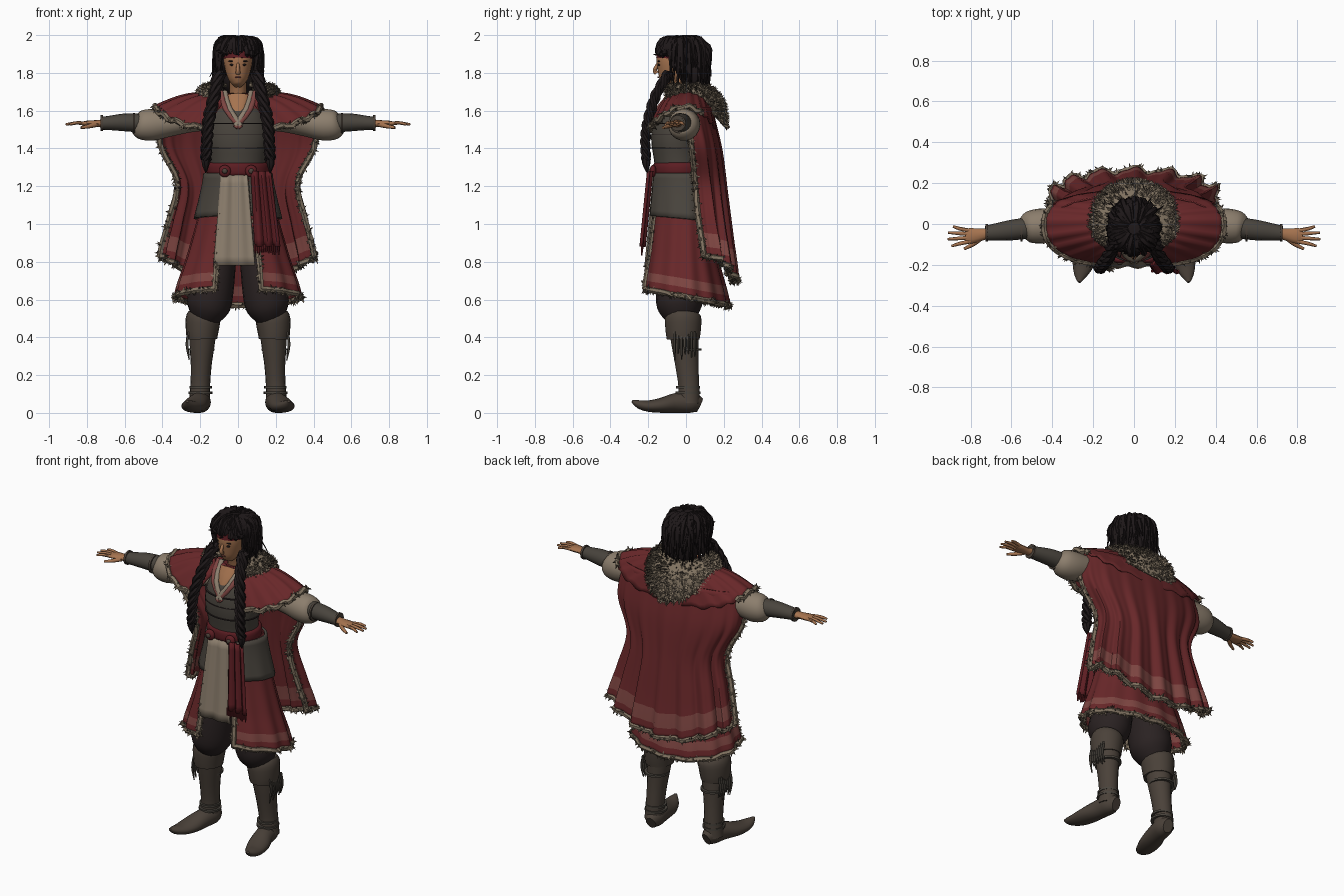
import bpy, bmesh, math, random
from math import sin, cos, pi, radians
from mathutils import Vector, Matrix

random.seed(4)
if "Cube" in bpy.data.objects:
    bpy.data.objects.remove(bpy.data.objects["Cube"])

COLOURS = {"red_cloth": "682729", "pale_red": "7d4541", "fur": "807260", "cream": "8c7e6d",
           "armour_grey": "49443d", "boot_brown": "4a4139", "dark_trousers": "2a2222",
           "hair_black": "1d1718", "skin": "a5734f", "sash_red": "5c1d22"}
MATS = {}
for name, code in COLOURS.items():
    m = bpy.data.materials.new(name)
    m.use_nodes = True
    srgb = [int(code[i:i + 2], 16) / 255 for i in (0, 2, 4)]
    lin = [((c + .055) / 1.055) ** 2.4 if c > .04 else c / 12.92 for c in srgb] + [1]
    m.diffuse_color = lin
    m.node_tree.nodes["Principled BSDF"].inputs["Base Color"].default_value = lin
    MATS[name] = m


def finish(bm, name, *mats, thick=0):
    bmesh.ops.recalc_face_normals(bm, faces=bm.faces)
    me = bpy.data.meshes.new(name)
    bm.to_mesh(me)
    bm.free()
    for m in mats:
        me.materials.append(MATS[m])
    me.shade_smooth()
    me.set_sharp_from_angle(angle=radians(45))
    ob = bpy.data.objects.new(name, me)
    bpy.context.collection.objects.link(ob)
    if thick:
        mod = ob.modifiers.new("thickness", "SOLIDIFY")
        mod.thickness, mod.offset = thick, 0


def sample(keys, v):
    """Smooth value along a list of tuples, v from 0 to 1."""
    n = len(keys) - 1
    i = min(int(v * n), n - 1)
    t = v * n - i
    a, b, c, d = (keys[max(0, min(n, i + k))] for k in (-1, 0, 1, 2))
    return [q + .5 * t * (r - p + t * (2 * p - 5 * q + 4 * r - s + t * (3 * (q - r) + s - p)))
            for p, q, r, s in zip(a, b, c, d)]


def tube(bm, keys, seg=12, ref=None, steps=3, mat=0):
    """Sweep an ellipse; each key is x, y, z, radius along ref, other radius."""
    keys = [tuple(k) if len(k) == 5 else (*k, k[3]) for k in keys]
    n = (len(keys) - 1) * steps
    rows = [sample(keys, i / n) for i in range(n + 1)]
    pts = [Vector(r[:3]) for r in rows]
    if ref is None:
        d = pts[-1] - pts[0]
        ref = min(((1, 0, 0), (0, 1, 0), (0, 0, 1)), key=lambda a: abs(d.dot(Vector(a))))
    ref, rings = Vector(ref), []
    for i, (p, r) in enumerate(zip(pts, rows)):
        t = (pts[min(i + 1, n)] - pts[max(i - 1, 0)]).normalized()
        u = (ref - t * ref.dot(t)).normalized()
        w = t.cross(u)
        rings.append([bm.verts.new(p + u * r[3] * cos(a) + w * r[4] * sin(a))
                      for a in (2 * pi * k / seg for k in range(seg))])
    faces = [bm.faces.new(rings[0][::-1]), bm.faces.new(rings[-1])]
    for a, b in zip(rings, rings[1:]):
        faces += [bm.faces.new((a[k - 1], a[k], b[k], b[k - 1])) for k in range(seg)]
    for f in faces:
        f.material_index = mat


def solid(name, mat, keys, **kw):
    bm = bmesh.new()
    tube(bm, keys, **kw)
    finish(bm, name, mat)


def blob(bm, c, s, mat=0):
    r = bmesh.ops.create_uvsphere(bm, u_segments=20, v_segments=12, radius=1,
                                  matrix=Matrix.LocRotScale(Vector(c), None, Vector(s)))
    for f in {f for v in r["verts"] for f in v.link_faces}:
        f.material_index = mat


def sheet(name, fn, nu, nv, mats, rule=lambda u, v: 0, thick=.008):
    bm = bmesh.new()
    g = [[bm.verts.new(fn(i / nu, j / nv)) for j in range(nv + 1)] for i in range(nu + 1)]
    for i in range(nu):
        for j in range(nv):
            f = bm.faces.new((g[i][j], g[i + 1][j], g[i + 1][j + 1], g[i][j + 1]))
            f.material_index = rule((i + .5) / nu, (j + .5) / nv)
    finish(bm, name, *mats, thick=thick)


def tuft(bm, p, d, length, w):
    d = d.normalized()
    a = d.orthogonal().normalized() * w
    b = d.cross(a)
    base = [bm.verts.new(p + a * cos(k) + b * sin(k)) for k in (0, 2.1, 4.2)]
    tip = bm.verts.new(p + d * length)
    m = int(random.random() < .35)
    for f in (base, (base[0], base[1], tip), (base[1], base[2], tip), (base[2], base[0], tip)):
        bm.faces.new(f).material_index = m


def rand_dir():
    return Vector([random.uniform(-1, 1) for _ in range(3)])


def fur_trim(name, pts, r=.016):
    bm = bmesh.new()
    tube(bm, [(*p, r) for p in pts], seg=6, steps=1)
    for a, b in zip(pts, pts[1:]):
        for _ in range(max(2, int((b - a).length * 230))):
            d = rand_dir().normalized()
            tuft(bm, a.lerp(b, random.random()) + d * r * .6, d + Vector((0, 0, -.4)), .024, .008)
    finish(bm, name, "fur", "boot_brown")


# Long cape hanging behind the shoulders
CAPE = [(.40, .0, .14), (.41, .03, .185), (.32, .05, .21), (.36, .07, .235), (.41, .1, .26)]
def cape(u, v):
    th = (u - .5) * pi
    w, ye, yb = sample(CAPE, v)
    z = 1.62 + (.70 + .13 * sin(th) ** 2 - 1.62) * v
    fold = .016 * v * cos(15 * th) + .006 * v * sin(31 * th)
    return Vector(((w + fold) * sin(th), ye + (yb - ye) * abs(cos(th)) ** .75 + fold, z))

band = lambda u, v: int(.84 < v < .94)
line = lambda fn, us: [fn(*p) for p in us]
steps = lambda n, a=0, b=1: [a + (b - a) * i / n for i in range(n + 1)]
sheet("cape", cape, 90, 32, ("red_cloth", "pale_red"), band)
fur_trim("cape_fur_edge", line(cape, [(0, v) for v in steps(18)] + [(u, 1) for u in steps(50)]
                               + [(1, v) for v in steps(18, 1, 0)]))

# Long coat skirt, open at the front
COAT = [(.16, .16, .1), (.205, .18, .13), (.265, .205, .17), (.33, .235, .225)]
def coat(u, v, grow=0, gap=None):
    th = (u * 2 - 1) * (pi - (.5 - .12 * v if gap is None else gap))
    rx, yf, yb = sample(COAT, v)
    k = 1 + grow / rx + .03 * v * cos(13 * th)
    z = 1.27 - v * (.70 - .09 * (.5 - .5 * cos(th)))
    return Vector((rx * sin(th) * k, (yb if cos(th) > 0 else yf) * cos(th) * k, z))

sheet("coat_skirt", coat, 90, 28, ("red_cloth", "pale_red"), band)
fur_trim("coat_fur_edge", line(coat, [(0, v) for v in steps(12, .35)] + [(u, 1) for u in steps(55)]
                               + [(1, v) for v in steps(12, 1, .35)]))
# Armour skirt plates, and pale tunic tail in the gap
sheet("armour_skirt", lambda u, v: coat(u, v * .37, .016, .32), 60, 8, ("armour_grey",), thick=.014)
sheet("tunic_tail", lambda u, v: Vector((-.02 + (u - .5) * (.14 + .08 * v),
      -.165 - .045 * v + .006 * cos(14 * u), 1.26 - .48 * v)), 16, 10, ("cream",))

# Torso, vest, belt and neck
solid("inner_robe", "red_cloth", [(0, -.03, 1.25, .13, .1), (0, -.04, 1.45, .15, .11),
      (0, -.03, 1.6, .15, .1), (0, -.02, 1.68, .075, .07)], seg=24, ref=(1, 0, 0))
solid("vest", "armour_grey", [(0, -.035, 1.26, .145, .125), (0, -.045, 1.35, .15, .125),
      (0, -.055, 1.46, .165, .13), (0, -.05, 1.56, .15, .12), (0, -.045, 1.6, .125, .1)],
      seg=28, ref=(1, 0, 0))
for i, z in enumerate((1.4, 1.47, 1.53)):
    solid(f"vest_band_{i}", "dark_trousers", [(0, -.054, z, .166, .133), (0, -.054, z + .005, .166, .133)],
          seg=28, ref=(1, 0, 0), steps=1)
solid("belt", "sash_red", [(0, -.035, 1.255, .15, .13), (0, -.035, 1.27, .163, .14),
      (0, -.035, 1.31, .163, .14), (0, -.035, 1.325, .15, .13)], seg=28, ref=(1, 0, 0))
bm = bmesh.new()
for x in (-.07, .07):
    blob(bm, (x, -.175, 1.28), (.032, .018, .032))
    blob(bm, (x, -.192, 1.28), (.014, .01, .014), 1)
finish(bm, "belt_rosettes", "sash_red", "boot_brown")
bm = bmesh.new()
tube(bm, [(0, -.01, 1.6, .05), (0, -.025, 1.7, .045), (0, -.05, 1.78, .045)], ref=(1, 0, 0))
tube(bm, [(0, -.165, 1.55, .008, .012), (0, -.13, 1.62, .045, .015), (0, -.085, 1.68, .06, .02)], ref=(1, 0, 0))
finish(bm, "neck_and_chest", "skin")
for s, side in ((1, "left"), (-1, "right")):
    for i, mat in enumerate(("cream", "pale_red")):
        solid(f"{side}_collar_{i}", mat, [(-.015 * s, -.185, 1.52 - i * .01, .014, .008),
              ((.045 + i * .02) * s, -.15, 1.61, .015, .012),
              ((.07 + i * .02) * s, -.06, 1.7, .015, .012)], ref=(1, 0, 0), seg=8)

# Hanging sash with fringe
sheet("hanging_sash", lambda u, v: Vector((.07 + .1 * u + .03 * v * u + .02 * v,
      -.19 - .04 * v + .01 * cos(17 * u), 1.28 - .40 * v)), 24, 10, ("sash_red",), thick=.014)
bm = bmesh.new()
for i in range(13):
    x = .09 + .0105 * i
    tube(bm, [(x, -.23, .89, .007), (x, -.235, .85 - .02 * random.random(), .004)], seg=5, steps=1)
finish(bm, "sash_fringe", "sash_red")

# Fur collar spreading down the back
def collar(u, v):
    a = radians(-55 + 290 * u)
    r, b, up = 1 - v, sin(pi * v), max(0, sin(a))
    yo = .2 if sin(a) > 0 else .11
    return Vector(((.1 * r + .21 * v + .03 * b) * cos(a), (.09 * r + yo * v + .03 * b) * sin(a) + .005,
                   1.735 * r + (1.64 - .12 * up ** 2) * v + .03 * b))

sheet("fur_collar", collar, 48, 10, ("fur",), thick=.02)
bm = bmesh.new()
for _ in range(1900):
    p = collar(random.random(), random.random() ** .7)
    tuft(bm, p, (p - Vector((0, .02, 1.6))).normalized() + rand_dir() * .5 + Vector((0, 0, -.5)), .033, .009)
finish(bm, "collar_tufts", "fur", "boot_brown")

for s, side in ((1, "left"), (-1, "right")):
    mx = lambda keys: [(k[0] * s, *k[1:]) for k in keys]

    # Shoulder mantle
    def mantle(u, v):
        a = radians(-76 + 166 * u)
        y = (.2 if sin(a) < 0 else .16) * (1 if sin(a) > 0 else -1) * abs(sin(a)) ** .8
        inner = Vector((.09 * cos(a), .01 + .09 * sin(a), 1.69))
        outer = Vector((.44 * abs(cos(a)) ** .7, y, 1.62 - .12 * abs(sin(a)) ** 1.5))
        p = inner.lerp(outer, v) + Vector((0, 0, .03 * sin(pi * v) + .009 * v * sin(20 * a)))
        return Vector((p.x * s, p.y, p.z))

    sheet(side + "_mantle", mantle, 40, 12, ("red_cloth",))
    fur_trim(side + "_mantle_fur", [mantle(u, 1) for u in steps(22, 0, .62)])

    # Arm: puffed sleeve, bracer, hand
    solid(side + "_sleeve", "cream", mx([(.1, -.01, 1.56, .07, .06), (.25, -.01, 1.55, .08, .065),
          (.37, -.005, 1.535, .08, .075), (.46, -.01, 1.525, .085, .085), (.52, -.015, 1.525, .075, .075),
          (.55, -.02, 1.53, .045, .045)]), ref=(0, 1, 0), seg=18)
    solid(side + "_bracer", "armour_grey", mx([(.52, -.02, 1.535, .052, .05), (.6, -.03, 1.538, .05, .047),
          (.68, -.04, 1.535, .042, .038), (.725, -.045, 1.533, .036, .034)]), ref=(0, 1, 0), seg=16)
    bm = bmesh.new()
    for x, r in ((.545, .054), (.715, .042)):
        tube(bm, mx([(x, -.06 * x, 1.534, r), (x + .012, -.06 * x, 1.534, r)]), seg=16, ref=(0, 1, 0), steps=1)
    finish(bm, side + "_bracer_straps", "boot_brown")
    bm = bmesh.new()
    tube(bm, mx([(.71, -.045, 1.532, .026, .022), (.75, -.052, 1.532, .03, .018), (.8, -.058, 1.532, .038, .015),
                 (.825, -.058, 1.53, .033, .011)]), ref=(0, 1, 0))
    for y0, x1, y1 in ((-.085, .893, -.108), (-.067, .912, -.074), (-.05, .91, -.042), (-.033, .885, -.012)):
        tube(bm, mx([(.8, y0, 1.532, .01), (.855, (y0 + y1) / 2, 1.535, .009), (x1, y1, 1.527, .006)]), seg=8)
    tube(bm, mx([(.75, -.068, 1.527, .014), (.79, -.1, 1.517, .011), (.832, -.122, 1.51, .007)]), seg=8)
    finish(bm, side + "_hand", "skin")

    # Trousers and boots
    solid(side + "_trouser", "dark_trousers", mx([(.08, -.02, .98, .08, .1), (.11, -.03, .8, .1, .12),
          (.145, -.035, .62, .118, .125), (.16, -.03, .55, .11, .115), (.175, -.02, .49, .07, .075)]),
          ref=(1, 0, 0), seg=20)
    solid(side + "_boot_shaft", "boot_brown", mx([(.18, -.015, .5, .075, .085), (.19, -.005, .36, .066, .072),
          (.195, .005, .25, .055, .062), (.2, .015, .14, .052, .056), (.205, .015, .05, .056, .06)]),
          ref=(1, 0, 0), seg=18)
    solid(side + "_boot_cuff", "boot_brown", mx([(.18, -.015, .52, .082, .088), (.185, -.015, .495, .092, .098),
          (.19, -.015, .43, .086, .094), (.19, -.015, .39, .08, .088)]), ref=(1, 0, 0), seg=18)
    solid(side + "_boot_foot", "boot_brown", mx([(.19, .072, .04, .03, .04), (.197, .03, .055, .054, .055),
          (.21, -.05, .053, .056, .053), (.232, -.13, .04, .063, .04), (.25, -.2, .036, .052, .03),
          (.262, -.25, .046, .032, .022), (.268, -.285, .062, .008, .007)]), ref=(1, 0, 0), seg=16)
    bm = bmesh.new()
    for z, r in ((.1, .063), (.13, .06), (.33, .07)):
        tube(bm, mx([(.2 - .02 * z, .01, z, r, r + .004), (.2 - .02 * z, .01, z + .012, r, r + .004)]),
             seg=18, ref=(1, 0, 0), steps=1)
    for i in range(7):
        y = -.06 + .018 * i
        tube(bm, mx([(.262, y, .43, .006), (.27, y, .36, .008), (.258, y, .27 + .05 * random.random(), .003)]), seg=5)
    finish(bm, side + "_boot_straps_and_fringe", "armour_grey")

    # Twisted braid
    bm = bmesh.new()
    path = [(.1, -.09, 1.8), (.125, -.16, 1.68), (.155, -.2, 1.55), (.165, -.215, 1.44), (.17, -.21, 1.34)]
    for k in range(3):
        keys = []
        for t in steps(36):
            x, y, z = sample(path, t)
            a = t * 20 + k * 2.1
            keys.append((x + .019 * cos(a), y + .016 * sin(a), z, .019 - .006 * t))
        tube(bm, mx(keys), seg=6, steps=1, ref=(1, 0, 0))
    tube(bm, mx([(.17, -.21, 1.36, .02), (.172, -.21, 1.32, .022), (.17, -.205, 1.27, .003)]), seg=7)
    finish(bm, side + "_braid", "hair_black")

# Head and face
bm = bmesh.new()
tube(bm, [(0, -.1, 1.733, .022, .03), (0, -.09, 1.76, .047, .056), (0, -.075, 1.81, .066, .078),
          (0, -.065, 1.88, .076, .09), (0, -.055, 1.95, .055, .065)], seg=20, ref=(1, 0, 0))
tube(bm, [(0, -.148, 1.85, .008), (0, -.165, 1.815, .011), (0, -.155, 1.798, .013)], seg=8, ref=(1, 0, 0))
for s in (1, -1):
    blob(bm, (s * .03, -.142, 1.843), (.014, .007, .006), 1)
    blob(bm, (s * .032, -.143, 1.862), (.02, .007, .004), 1)
blob(bm, (0, -.146, 1.777), (.018, .005, .004), 2)
finish(bm, "head", "skin", "hair_black", "pale_red")
solid("headband", "sash_red", [(0, -.062, 1.875, .081, .096), (0, -.06, 1.91, .08, .094)],
      seg=24, ref=(1, 0, 0), steps=1)

# Tousled hair
bm = bmesh.new()
blob(bm, (0, .0, 1.875), (.108, .105, .11))
blob(bm, (0, -.045, 1.945), (.085, .1, .045))
blob(bm, (0, .04, 1.79), (.1, .075, .11))
for i in range(210):
    a = random.uniform(0, 2 * pi)
    j = lambda k=.016: random.uniform(-k, k)
    front = sin(a) < -.45 and abs(cos(a)) < .8
    wild = i % 6 == 0
    c, s = cos(a), sin(a)
    r = .006 if wild else .015
    end = random.uniform(1.89, 1.92) if front else random.uniform(1.68, 1.84)
    out = random.uniform(.13, .155) if wild else random.uniform(.095, .122)
    tube(bm, [(.03 * c, -.02 + .03 * s, 1.975 + j(.012), r),
              (.085 * c + j(), -.02 + .095 * s + j(), 1.965 + j(), r),
              (.113 * c + j(), -.015 + .125 * s + j(), 1.91 + j(), r),
              (out * c + j(), -.01 + (out + .015) * s + j(), end, .002)], seg=5)
finish(bm, "hair", "hair_black")
